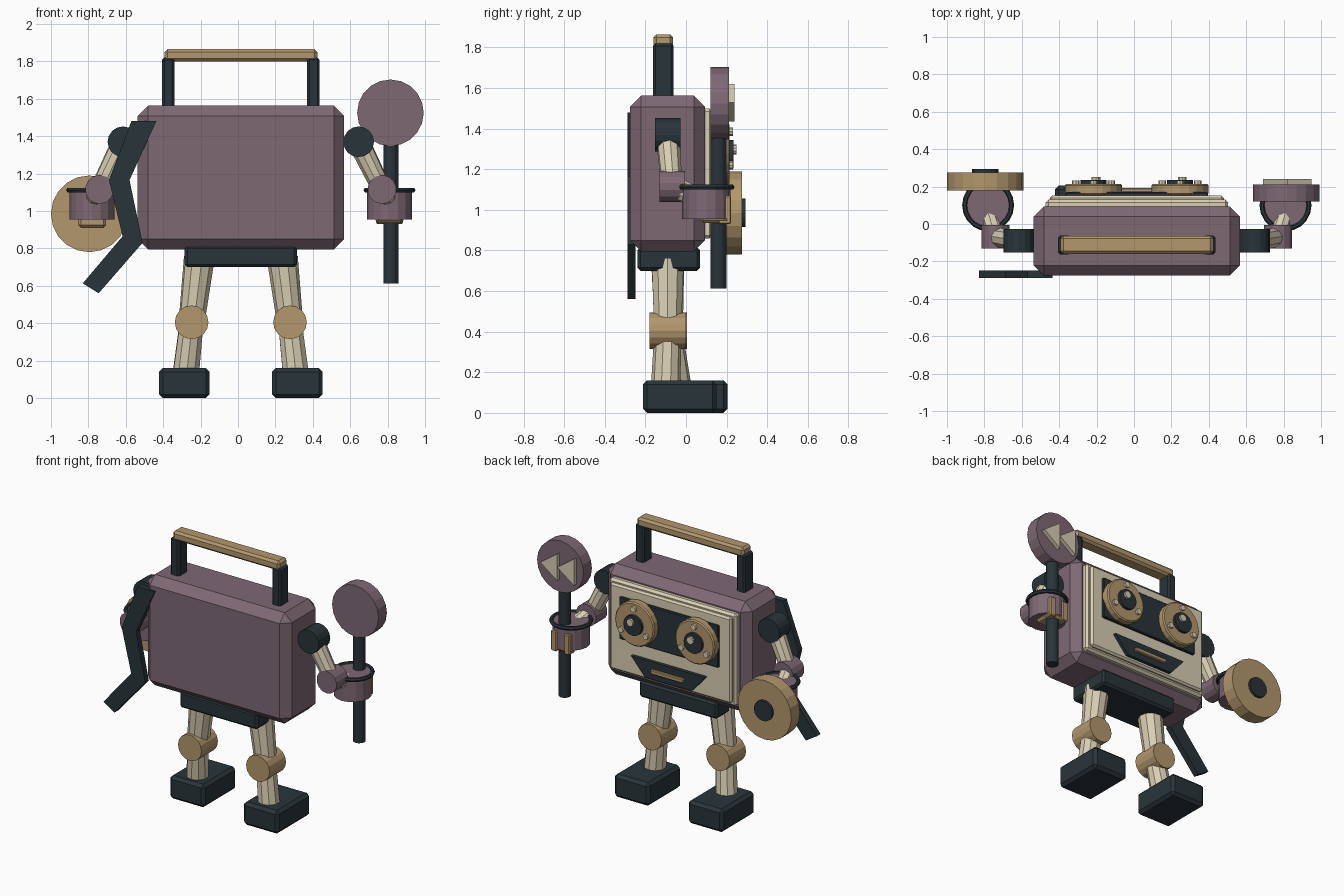
import bpy, math
from mathutils import Vector

if "Cube" in bpy.data.objects:
    bpy.data.objects.remove(bpy.data.objects["Cube"])

CX = 0.015  # symmetry plane of the body


def material(name, rgb):
    m = bpy.data.materials.new(name)
    m.diffuse_color = (*rgb, 1)
    m.use_nodes = True
    m.node_tree.nodes["Principled BSDF"].inputs["Base Color"].default_value = m.diffuse_color
    return m


PURPLE = material("purple", (0.21, 0.14, 0.175))
GOLD = material("gold", (0.45, 0.31, 0.15))
CREAM = material("cream", (0.70, 0.62, 0.45))
DARK = material("dark", (0.022, 0.034, 0.042))


def finish(ob, name, mat, bevel=0):
    ob.name = name
    ob.data.materials.append(mat)
    if bevel:
        mod = ob.modifiers.new("bevel", 'BEVEL')
        mod.width, mod.segments = bevel, 1
        mod.limit_method = 'ANGLE'
    return ob


def box(name, mat, x, y, z, bevel=0.0):
    """Box from (min, max) ranges."""
    lo, hi = Vector((x[0], y[0], z[0])), Vector((x[1], y[1], z[1]))
    bpy.ops.mesh.primitive_cube_add(size=1, location=(lo + hi) / 2)
    ob = bpy.context.object
    ob.scale = hi - lo
    bpy.ops.object.transform_apply(location=False, rotation=False, scale=True)
    return finish(ob, name, mat, bevel)


def rod(name, mat, a, b, r, sides=10, r2=None, bevel=0):
    """Cylinder or cone between two points."""
    a, b = Vector(a), Vector(b)
    d = b - a
    bpy.ops.mesh.primitive_cone_add(vertices=sides, radius1=r, radius2=r if r2 is None else r2,
                                    depth=d.length, location=(a + b) / 2)
    ob = bpy.context.object
    ob.rotation_euler = d.to_track_quat('Z', 'Y').to_euler()
    return finish(ob, name, mat, bevel)


def disc(name, mat, x, z, y0, y1, r, sides=20, bevel=0):
    return rod(name, mat, (x, y0, z), (x, y1, z), r, sides, bevel=bevel)


def plate(name, mat, pts, y0, y1):
    """Flat outline in xz, extruded along y."""
    n = len(pts)
    verts = [(x, y, z) for y in (y0, y1) for x, z in pts]
    faces = [tuple(range(n)), tuple(range(2 * n - 1, n - 1, -1))]
    faces += [(i, i + n, (i + 1) % n + n, (i + 1) % n) for i in range(n)]
    me = bpy.data.meshes.new(name)
    me.from_pydata(verts, [], faces)
    ob = bpy.data.objects.new(name, me)
    bpy.context.collection.objects.link(ob)
    bpy.context.view_layer.objects.active = ob
    bpy.ops.object.select_all(action='DESELECT')
    ob.select_set(True)
    bpy.ops.object.mode_set(mode='EDIT')
    bpy.ops.mesh.select_all(action='SELECT')
    bpy.ops.mesh.normals_make_consistent(inside=False)
    bpy.ops.object.mode_set(mode='OBJECT')
    return finish(ob, name, mat)


# Body, hips and carrying handle
box("body", PURPLE, (-0.537, 0.567), (-0.276, 0.094), (0.795, 1.563), 0.055)
box("hips", DARK, (-0.285, 0.315), (-0.24, 0.07), (0.70, 0.815), 0.015)
box("handle_grip", GOLD, (-0.393, 0.425), (-0.16, -0.063), (1.80, 1.865), 0.015)
for side, s in (("left", -1), ("right", 1)):
    px = CX + s * 0.388
    box(side + "_handle_post", DARK, (px - 0.033, px + 0.033), (-0.163, -0.062), (1.53, 1.82), 0.012)

# Cassette face
box("face_back", CREAM, (-0.473, 0.503), (0.07, 0.13), (0.86, 1.50), 0.015)
box("face_panel", CREAM, (-0.45, 0.48), (0.10, 0.152), (0.885, 1.48), 0.012)
box("face_window", DARK, (-0.365, 0.395), (0.14, 0.17), (1.12, 1.41), 0.005)
plate("mouth", DARK, [(-0.27, 1.03), (0.30, 1.03), (0.195, 0.91), (-0.165, 0.91)], 0.14, 0.175)
box("mouth_bar", GOLD, (-0.11, 0.14), (0.165, 0.193), (0.952, 0.982), 0.005)

# Reels as eyes
for side, s in (("left", -1), ("right", 1)):
    ex, ez = CX + s * 0.231, 1.275
    disc(side + "_reel", GOLD, ex, ez, 0.155, 0.215, 0.152, bevel=0.008)
    disc(side + "_reel_hub", DARK, ex, ez, 0.20, 0.235, 0.07, 16)
    disc(side + "_reel_cap", CREAM, ex + 0.012, ez + 0.022, 0.22, 0.25, 0.025, 10)
    for i in range(3):
        t = math.radians(90 + 120 * i)
        disc(f"{side}_reel_stud_{i}", CREAM, ex + 0.11 * math.cos(t), ez + 0.11 * math.sin(t),
             0.20, 0.232, 0.02, 8)

# Legs: the left one steps slightly forward
for side, s, step in (("left", -1, 0.055), ("right", 1, 0)):
    hip = (CX + s * 0.222, -0.09, 0.75)
    knee = (CX + s * 0.263, -0.09 + step * 0.1, 0.405)
    ankle = (CX + s * 0.295, -0.10 + step, 0.12)
    rod(side + "_thigh", CREAM, hip, knee, 0.083, 10, 0.07)
    rod(side + "_shin", CREAM, knee, ankle, 0.066, 10, 0.073)
    disc(side + "_knee", GOLD, knee[0], knee[2], knee[1] - 0.09, knee[1] + 0.09, 0.09, 16)
    fx = CX + s * 0.302
    box(side + "_foot", DARK, (fx - 0.135, fx + 0.135), (-0.212 + step, 0.15 + step),
        (0, 0.16), 0.02)

# Arms and cupped hands
for side, s in (("left", -1), ("right", 1)):
    shoulder = (CX + s * 0.63, -0.09, 1.37)
    elbow = (CX + s * 0.755, -0.07, 1.115)
    hx, hy = CX + s * 0.795, 0.10
    disc(side + "_shoulder", DARK, shoulder[0], shoulder[2], -0.152, -0.028, 0.082, 16)
    rod(side + "_upper_arm", CREAM, shoulder, elbow, 0.06, 10, 0.052)
    disc(side + "_elbow", PURPLE, elbow[0], elbow[2], -0.13, -0.005, 0.077, 14)
    rod(side + "_forearm", CREAM, elbow, (hx, 0.06, 1.06), 0.056, 10, 0.05)
    rod(side + "_hand", PURPLE, (hx, hy, 0.955), (hx, hy, 1.115), 0.12, 16)
    bpy.ops.mesh.primitive_torus_add(major_segments=20, minor_segments=6, major_radius=0.125,
                                     minor_radius=0.014, location=(hx, hy, 1.112))
    finish(bpy.context.object, side + "_cuff_ring", DARK)
    for i in (-1, 1):
        gx = hx + i * 0.05
        box(f"{side}_finger_{i + 1}", GOLD, (gx - 0.022, gx + 0.022), (0.16, 0.222), (0.93, 1.07), 0.006)
    box(side + "_palm_grip", GOLD, (hx - 0.075, hx + 0.075), (0.07, 0.215),
        (0.91 if s < 0 else 0.935, 0.97), 0.015)

# Signal paddle in the right hand, with a double arrow
disc("paddle_disc", PURPLE, 0.815, 1.525, 0.12, 0.212, 0.178)
rod("paddle_stick", DARK, (0.817, 0.16, 0.612), (0.817, 0.16, 1.40), 0.04, 12)
for i, x in enumerate((0.69, 0.82)):
    plate(f"paddle_arrow_{i}", CREAM, [(x, 1.435), (x, 1.62), (x + 0.13, 1.528)], 0.20, 0.24)

# Spare reel in the left hand
disc("spare_reel", GOLD, -0.795, 0.985, 0.18, 0.275, 0.205)
disc("spare_reel_hub", DARK, -0.795, 0.985, 0.24, 0.293, 0.07, 16)

# Loose tape hanging on the far side
plate("loose_tape", DARK, [(-0.57, 1.48), (-0.437, 1.48), (-0.58, 1.165), (-0.51, 0.83),
                           (-0.745, 0.56), (-0.83, 0.613), (-0.617, 0.865), (-0.69, 1.165)],
      -0.288, -0.248)
